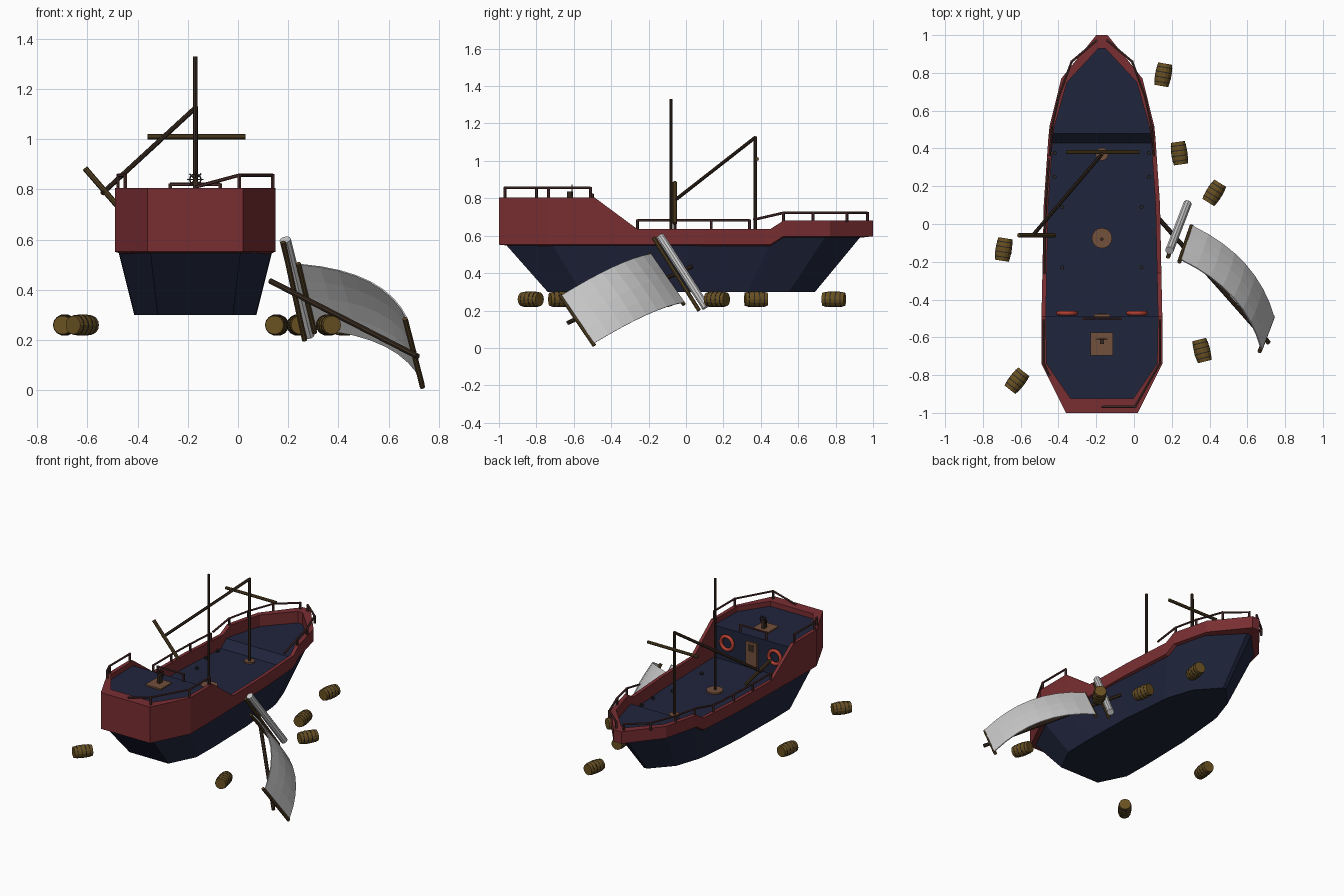
import bpy, bmesh, math
from mathutils import Vector, Matrix

if "Cube" in bpy.data.objects:
    bpy.data.objects.remove(bpy.data.objects["Cube"])

CX = -0.17  # ship centre line


def material(name, c):
    m = bpy.data.materials.new(name)
    m.diffuse_color = (*c, 1)
    m.use_nodes = True
    m.node_tree.nodes["Principled BSDF"].inputs["Base Color"].default_value = m.diffuse_color
    return m


RED = material("red_paint", (0.19, 0.027, 0.031))
NAVY = material("navy_paint", (0.014, 0.018, 0.045))
DARK = material("dark_wood", (0.04, 0.024, 0.015))
RAIL = material("rail_wood", (0.075, 0.03, 0.027))
WOOD = material("yard_wood", (0.09, 0.055, 0.018))
GOLD = material("barrel_wood", (0.14, 0.08, 0.015))
TAN = material("tan_wood", (0.17, 0.08, 0.045))
ORANGE = material("buoy_orange", (0.45, 0.05, 0.03))
BLACK = material("iron", (0.02, 0.02, 0.02))


def add(name, bm, mat=None, smooth=False):
    bmesh.ops.recalc_face_normals(bm, faces=bm.faces)
    me = bpy.data.meshes.new(name)
    bm.to_mesh(me)
    bm.free()
    if mat:
        me.materials.append(mat)
    for p in me.polygons:
        p.use_smooth = smooth
    ob = bpy.data.objects.new(name, me)
    bpy.context.collection.objects.link(ob)
    return ob


def rod(name, a, b, r, mat, sides=8):
    a, b = Vector(a), Vector(b)
    d = b - a
    bm = bmesh.new()
    bmesh.ops.create_cone(bm, cap_ends=True, segments=sides, radius1=r, radius2=r, depth=d.length)
    rot = d.to_track_quat('Z', 'Y').to_matrix().to_4x4()
    bmesh.ops.transform(bm, verts=bm.verts, matrix=Matrix.Translation((a + b) / 2) @ rot)
    return add(name, bm, mat)


def box(name, c, size, mat):
    bm = bmesh.new()
    bmesh.ops.create_cube(bm, size=1)
    bmesh.ops.transform(bm, verts=bm.verts, matrix=Matrix.Translation(c) @ Matrix.Diagonal((*size, 1)))
    return add(name, bm, mat)


def skin(bm, rings, wrap):
    """Bridge point rings; rings are closed, wrap joins the last to the first."""
    vs = [[bm.verts.new(p) for p in r] for r in rings]
    n = len(vs[0])
    for i in range(len(vs) if wrap else len(vs) - 1):
        p, q = vs[i], vs[(i + 1) % len(vs)]
        for j in range(n):
            bm.faces.new((p[j], p[(j + 1) % n], q[(j + 1) % n], q[j]))
    return vs


def torus(name, c, R, r, mat, n=20, m=8):
    rings = [[(c[0] + (R + r * math.cos(t)) * math.cos(u), c[1] + r * math.sin(t),
               c[2] + (R + r * math.cos(t)) * math.sin(u))
              for t in (2 * math.pi * j / m for j in range(m))]
             for u in (2 * math.pi * i / n for i in range(n))]
    bm = bmesh.new()
    skin(bm, rings, True)
    return add(name, bm, mat, True)


# Red bulwark: outer y, half width, inner y, half width, bottom z, top z
ST = [(-1, .19, -.925, .165, .552, .805), (-.74, .32, -.74, .292, .552, .805),
      (-.49, .32, -.49, .297, .552, .805), (-.26, .315, -.26, .292, .552, .635),
      (.1, .308, .1, .284, .552, .635), (.45, .284, .45, .26, .552, .635),
      (.52, .277, .52, .25, .597, .68), (.77, .215, .75, .185, .597, .68),
      (1, .03, .93, .018, .597, .68)]


def section(s, k):
    yo, wo, yi, wi, zb, zt = s
    return [(CX + k * wo, yo, zb), (CX + k * wo, yo, zt), (CX + k * wi, yi, zt), (CX + k * wi, yi, zb - .008)]


bm = bmesh.new()
skin(bm, [section(s, 1) for s in ST] + [section(s, -1) for s in reversed(ST)], True)
add("red_bulwark", bm, RED)

# Navy lower hull: top outline lofted down to the flat bottom
TOP = [(-.97, .18, .56), (-.72, .306, .56), (-.49, .308, .56), (0, .3, .56),
       (.45, .268, .56), (.51, .262, .602), (.75, .2, .602), (.94, .018, .602)]
BOT = [(-.74, .15), (-.56, .24), (-.37, .243), (0, .235), (.33, .205), (.38, .197), (.55, .14), (.69, .012)]


def loop(pts):
    return [(CX + w, y, z) for y, w, z in pts] + [(CX - w, y, z) for y, w, z in reversed(pts)]


bm = bmesh.new()
rings = skin(bm, [loop(TOP), loop([(y, w, .30) for y, w in BOT])], False)
bm.faces.new(rings[1])
add("lower_hull", bm, NAVY)

# Stepped decks with the cabin wall and the fore ramp
DECK = [(-.925, .17, .77), (-.74, .297, .77), (-.49, .302, .77), (-.49, .302, .547), (-.26, .297, .547),
        (.1, .289, .547), (.43, .266, .547), (.48, .262, .60), (.52, .256, .60), (.75, .19, .60), (.93, .02, .60)]
bm = bmesh.new()
rows = [[bm.verts.new((CX + k * w, y, z)) for k in (-1, 1)] for y, w, z in DECK]
for p, q in zip(rows, rows[1:]):
    bm.faces.new((p[0], p[1], q[1], q[0]))
add("decks", bm, NAVY)

# Cabin door and lifebuoys
box("cabin_door", (CX, -.484, .64), (.085, .014, .18), TAN)
box("door_window", (CX, -.477, .69), (.045, .006, .045), DARK)
for s in (-1, 1):
    torus("lifebuoy", (CX + s * .185, -.472, .68), .046, .012, ORANGE)
    for y, w in ((.375, .25), (.25, .25), (.09, .21), (-.23, .21)):
        rod("deck_stud", (CX + s * w, y, .545), (CX + s * w, y, .562), .011, BLACK)

# Helm: tan plinth, stand, spoked wheel
box("helm_base", (CX, -.635, .774), (.12, .12, .012), TAN)
box("helm_stand", (CX, -.62, .805), (.02, .03, .06), DARK)
torus("helm_wheel", (CX, -.61, .84), .022, .003, DARK, 16, 6)
for i in range(4):
    d = Vector((math.cos(i * math.pi / 4), 0, math.sin(i * math.pi / 4))) * .033
    c = Vector((CX, -.61, .84))
    rod("helm_spoke", c - d, c + d, .0025, DARK, 6)


# Railings: rods along the path, a post below each marked point
def railing(name, pts, h):
    pts = [Vector((CX + x, y, z)) for x, y, z in pts]
    for a, b in zip(pts, pts[1:]):
        rod(name + "_rail", a, b, .007, RAIL, 6)
    for p in pts:
        rod(name + "_post", p - Vector((0, 0, h)), p + Vector((0, 0, .004)), .008, RAIL, 6)


for s in (-1, 1):
    railing("bow", [(s * w, y, .722) for w, y in ((.263, .52), (.227, .68), (.16, .86), (.03, .97))], .05)
    rod("rail_ramp", (CX + s * .263, .52, .722), (CX + s * .276, .36, .685), .007, RAIL, 6)
railing("port_mid", [(-w, y, .682) for w, y in ((.303, -.26), (.302, -.06), (.294, .135), (.28, .34))], .055)
railing("port_stern", [(-.308, -.51, .857), (-.308, -.735, .857), (-.28, -.8, .857)], .06)
railing("starboard_stern", [(.308, -.51, .857), (.308, -.735, .857), (.175, -.968, .857)], .06)
rod("broken_stern_rail", (CX + .175, -.968, .857), (CX, -.968, .81), .007, RAIL, 6)
railing("helm_front", [(-.10, -.5, .82), (.10, -.5, .82)], .05)

# Standing masts, collars and the broken fore mast
rod("main_mast", (CX, -.08, .545), (CX, -.08, 1.33), .009, DARK)
rod("main_collar", (CX, -.075, .545), (CX, -.075, .557), .054, TAN, 16)
rod("fore_mast", (CX, .37, .545), (CX, .37, 1.13), .01, DARK)
rod("fore_collar", (CX, .37, .545), (CX, .37, .557), .034, TAN, 16)
rod("fore_yard", (CX - .19, .38, 1.01), (CX + .2, .38, 1.01), .0105, WOOD)
rod("snapped_fore_mast", (CX, .37, 1.125), (-.54, -.065, .785), .01, DARK)
rod("snapped_yard", (-.61, -.06, .885), (-.42, -.06, .665), .0115, WOOD)

# Fallen mast with its two yards
U0, U1 = Vector((.24, -.2, .505)), Vector((.305, -.01, .23))
L0, L1 = Vector((.665, -.675, .285)), Vector((.735, -.49, .012))
rod("fallen_mast", (.13, .03, .435), (.715, -.63, .135), .012, DARK)
rod("fallen_upper_yard", U0, U1, .011, WOOD)
rod("fallen_lower_yard", L0, L1, .011, WOOD)

# Billowing sail: grid between the yards pushed out along their normal
nrm = -(U1 - U0).cross(L0 - U0).normalized()
bm = bmesh.new()
NU, NV = 8, 4
grid = []
for i in range(NU + 1):
    u = i / NU
    row = []
    for j in range(NV + 1):
        v = .03 + .94 * j / NV
        p = U0.lerp(U1, v).lerp(L0.lerp(L1, v), u)
        p += nrm * (.01 + 4 * u * (1 - u) * (.083 + .012 * math.sin(math.pi * v)))
        row.append(bm.verts.new(p))
    grid.append(row)
for i in range(NU):
    for j in range(NV):
        bm.faces.new((grid[i][j], grid[i + 1][j], grid[i + 1][j + 1], grid[i][j + 1]))
sail = add("billowing_sail", bm)
mod = sail.modifiers.new("thickness", 'SOLIDIFY')
mod.thickness = .006
mod.offset = 0

# Furled sail on its yard
rod("furled_sail", (.188, -.14, .6), (.283, .107, .217), .023, None, 10)
rod("furled_yard", (.18, -.175, .59), (.265, .07, .2), .011, WOOD)

# Floating barrels: lathed body with hoops, shared meshes, lying on their sides
PROFILE = [(-.06, .037), (-.03, .0415), (0, .043), (.03, .0415), (.06, .037)]


def lathe(name, prof, mat):
    bm = bmesh.new()
    vs = skin(bm, [[(r * math.cos(a), r * math.sin(a), z) for a in (2 * math.pi * k / 14 for k in range(14))]
                   for z, r in prof], False)
    bm.faces.new(vs[0])
    bm.faces.new(vs[-1])
    return add(name, bm, mat)


parts = [lathe("barrel", PROFILE, GOLD)]
for z, r in ((-.04, .041), (-.014, .0433), (.014, .0433), (.04, .041)):
    parts.append(lathe("barrel_hoop", [(z - .0025, r), (z + .0025, r)], BLACK))
SPOTS = [(.155, .79, 10), (.24, .375, -8), (.425, .165, 32), (.36, -.67, -14), (-.69, -.135, 9), (-.62, -.83, 38)]
for n, (x, y, lean) in enumerate(SPOTS):
    M = Matrix.Translation((x, y, .26)) @ Matrix.Rotation(math.radians(-lean), 4, 'Z') \
        @ Matrix.Rotation(math.radians(-90), 4, 'X')
    for p in parts:
        o = p if n == 0 else p.copy()
        if n:
            bpy.context.collection.objects.link(o)
        o.matrix_world = M
